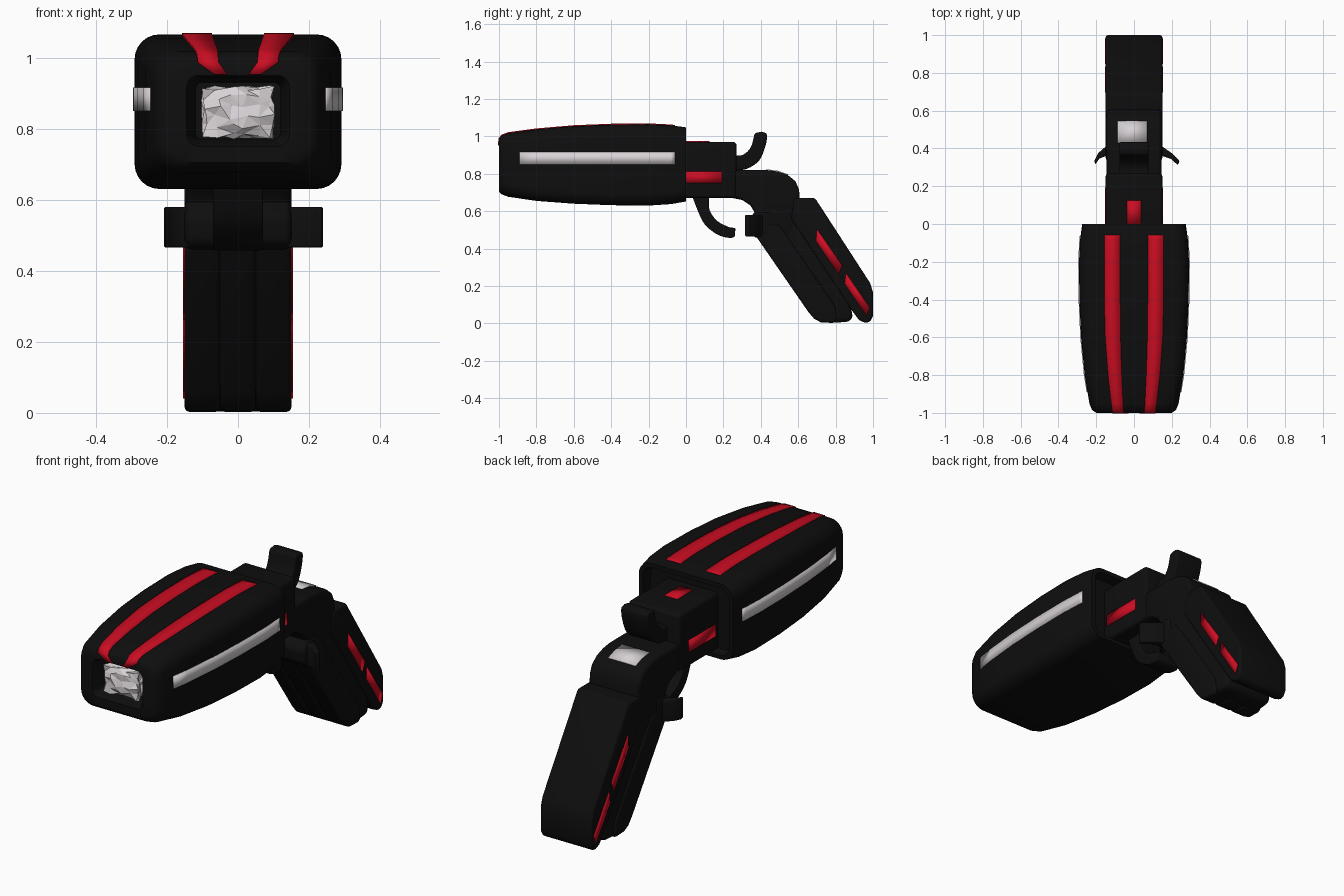
import bpy, bmesh, math, random
from mathutils import Vector

if "Cube" in bpy.data.objects:
    bpy.data.objects.remove(bpy.data.objects["Cube"])

random.seed(4)


def material(name, rgb):
    m = bpy.data.materials.new(name)
    m.diffuse_color = (*rgb, 1)
    m.use_nodes = True
    m.node_tree.nodes["Principled BSDF"].inputs["Base Color"].default_value = m.diffuse_color
    return m


BLACK = material("matte black", (0.0045, 0.0045, 0.0045))
RED = material("red", (0.60, 0.004, 0.016))
SILVER = material("silver", (0.68, 0.64, 0.66))


def finish(name, bm, mat, bevel=0, smooth=True):
    bmesh.ops.recalc_face_normals(bm, faces=bm.faces)
    me = bpy.data.meshes.new(name)
    bm.to_mesh(me)
    bm.free()
    me.materials.append(mat)
    ob = bpy.data.objects.new(name, me)
    bpy.context.collection.objects.link(ob)
    bpy.ops.object.select_all(action='DESELECT')
    ob.select_set(True)
    bpy.context.view_layer.objects.active = ob
    if bevel:
        b = ob.modifiers.new("bevel", 'BEVEL')
        b.width, b.segments = bevel, 4
        b.limit_method, b.angle_limit = 'ANGLE', math.radians(40)
        bpy.ops.object.modifier_apply(modifier=b.name)
    if smooth:
        bpy.ops.object.shade_smooth_by_angle(angle=math.radians(35))
    return ob


def prism(name, pts, lo, hi, bevel, mat=BLACK, axis='X'):
    """Extrude a (y, z) outline along x, or an (x, y) outline along z."""
    bm = bmesh.new()
    place = (lambda p, d: (d, p[0], p[1])) if axis == 'X' else (lambda p, d: (p[0], p[1], d))
    a = [bm.verts.new(place(p, lo)) for p in pts]
    b = [bm.verts.new(place(p, hi)) for p in pts]
    bm.faces.new(a)
    bm.faces.new(b[::-1])
    for i in range(len(pts)):
        j = (i + 1) % len(pts)
        bm.faces.new((a[i], b[i], b[j], a[j]))
    return finish(name, bm, mat, bevel)


def spline(pts, n=6):
    """Smooth curve through the points."""
    v = [Vector(p) for p in pts]
    v = [2 * v[0] - v[1]] + v + [2 * v[-1] - v[-2]]
    out = []
    for i in range(1, len(v) - 2):
        p0, p1, p2, p3 = v[i - 1:i + 3]
        for k in range(n):
            t = k / n
            out.append(0.5 * (2 * p1 + (p2 - p0) * t + (2 * p0 - 5 * p1 + 4 * p2 - p3) * t * t
                              + (3 * p1 - p0 - 3 * p2 + p3) * t ** 3))
    return out + [v[-2]]


def plate(name, rows, mat):
    """Thin painted plate from pairs of edge points."""
    bm = bmesh.new()
    vs = [[bm.verts.new(p) for p in r] for r in rows]
    faces = [bm.faces.new((a[0], a[1], b[1], b[0])) for a, b in zip(vs, vs[1:])]
    bmesh.ops.recalc_face_normals(bm, faces=faces)
    bm.normal_update()
    ob = finish(name, bm, mat)
    s = ob.modifiers.new("thickness", 'SOLIDIFY')
    s.thickness, s.offset = 0.007, 0
    bpy.ops.object.modifier_apply(modifier=s.name)
    return ob


# Barrel housing: rounded rectangles lofted along y (y, half width, bottom, top)
SECT = [(-1.0, 0.20, 0.705, 0.985), (-0.985, 0.222, 0.69, 1.005), (-0.95, 0.236, 0.677, 1.018),
        (-0.8, 0.261, 0.655, 1.038), (-0.6, 0.28, 0.64, 1.055), (-0.4, 0.289, 0.632, 1.063),
        (-0.2, 0.291, 0.63, 1.065), (-0.08, 0.285, 0.638, 1.059), (0.0, 0.274, 0.652, 1.048)]


def section(y):
    for a, b in zip(SECT, SECT[1:]):
        if a[0] <= y <= b[0]:
            t = (y - a[0]) / (b[0] - a[0])
            return [p + (q - p) * t for p, q in zip(a, b)]


def ring(bm, y, hx, z0, z1, r):
    vs = []
    for cx, cz, start in ((hx - r, z1 - r, 0), (r - hx, z1 - r, 90), (r - hx, z0 + r, 180), (hx - r, z0 + r, 270)):
        for k in range(7):
            a = math.radians(start + 15 * k)
            vs.append(bm.verts.new((cx + r * math.cos(a), y, cz + r * math.sin(a))))
    return vs


bm = bmesh.new()
loops = [(-0.90, 0.12, 0.77, 0.93, 0.02), (-0.985, 0.135, 0.757, 0.943, 0.03), (-1.0, 0.145, 0.75, 0.95, 0.035)]
loops += [(*s, 0.07) for s in SECT]
loops += [(0.0, 0.25, 0.672, 1.026, 0.05), (-0.05, 0.24, 0.68, 1.015, 0.05)]
rings = [ring(bm, *l) for l in loops]
for a, b in zip(rings, rings[1:]):
    for i in range(len(a)):
        j = (i + 1) % len(a)
        bm.faces.new((a[i], a[j], b[j], b[i]))
bm.faces.new(rings[0])
bm.faces.new(rings[-1])
finish("barrel_housing", bm, BLACK)

# Jagged silver core in the muzzle
bm = bmesh.new()
bmesh.ops.create_cube(bm, size=2)
bmesh.ops.subdivide_edges(bm, edges=bm.edges[:], cuts=4, use_grid_fill=True)
for v in bm.verts:
    bulge = 1 - 0.18 * (v.co.x ** 2 + v.co.z ** 2)
    v.co = Vector((v.co.x * 0.095, -0.935 + v.co.y * 0.05 * bulge, 0.847 + v.co.z * 0.068))
    v.co += Vector([random.uniform(-0.009, 0.009) for _ in range(3)])
bmesh.ops.triangulate(bm, faces=bm.faces[:])
finish("muzzle_core", bm, SILVER, smooth=False)

# Painted stripes on the housing
top_ys = [s[0] for s in SECT if s[0] < -0.07] + [-0.06]
side_ys = [-0.89] + [y for y in top_ys if y > -0.89]
for side, tag in ((1, "right"), (-1, "left")):
    rows = [((side * 0.03, -1.001, 0.952), (side * 0.065, -1.001, 0.952))]
    for y in top_ys:
        t = min(1, (y + 1) / 0.6)
        e = 1 - (1 - t) ** 2
        z = section(y)[3] + 0.001
        rows.append(((side * (0.055 + 0.018 * e), y, z), (side * (0.113 + 0.044 * e), y, z)))
    plate("top_stripe_" + tag, rows, RED)
    rows = [((side * (section(y)[1] + 0.001), y, 0.85), (side * (section(y)[1] + 0.001), y, 0.916)) for y in side_ys]
    plate("side_stripe_" + tag, rows, SILVER)
    # Receiver side marks and grip side stripes
    x = side * 0.151
    plate("receiver_mark_" + tag, [((x, -0.03, 0.75), (x, -0.03, 0.812)), ((x, 0.192, 0.75), (x, 0.192, 0.812))], RED)
    plate("grip_stripe_upper_" + tag, [((x, 0.695, 0.44), (x, 0.70, 0.505)), ((x, 0.815, 0.262), (x, 0.835, 0.31))], RED)
    plate("grip_stripe_lower_" + tag, [((x, 0.848, 0.212), (x, 0.855, 0.27)), ((x, 0.965, 0.04), (x, 0.982, 0.085))], RED)
plate("receiver_top_mark", [((-0.037, 0.0, 0.971), (0.037, 0.0, 0.971)), ((-0.037, 0.125, 0.971), (0.037, 0.125, 0.971))], RED)
plate("neck_plate", [((-0.088, y, z), (0.07, y, z)) for y, z in ((0.43, 0.821), (0.49, 0.813), (0.545, 0.794))], SILVER)

# Receiver block and curved neck
prism("receiver", [(-0.1, 0.67), (0.27, 0.67), (0.27, 0.97), (-0.1, 0.97)], -0.15, 0.15, 0.018)
neck = [(0.1, 0.82), (0.43, 0.82), (0.49, 0.812), (0.545, 0.793), (0.585, 0.76), (0.605, 0.715), (0.61, 0.6),
        (0.56, 0.47), (0.42, 0.45), (0.385, 0.52), (0.375, 0.58), (0.345, 0.63), (0.30, 0.66), (0.25, 0.67), (0.1, 0.67)]
prism("neck", neck, -0.145, 0.145, 0.02)

# Hammer spur
spur = spline([(0.24, 0.90), (0.30, 0.90), (0.345, 0.94), (0.368, 1.018)])
spur += spline([(0.405, 1.025), (0.432, 1.01), (0.425, 0.95), (0.39, 0.87), (0.32, 0.825), (0.24, 0.82)])
prism("hammer", spur, -0.078, 0.078, 0.014)

# Trigger hook
hook = spline([(0.03, 0.69), (0.06, 0.61), (0.10, 0.53), (0.17, 0.474), (0.235, 0.457), (0.262, 0.465)])
hook += spline([(0.264, 0.51), (0.225, 0.517), (0.165, 0.55), (0.125, 0.61), (0.125, 0.69)])
prism("trigger", hook, -0.07, 0.07, 0.014)

# Hand guard with swept tips
guard = [(-0.15, 0.36), (-0.185, 0.345), (-0.205, 0.315), (-0.21, 0.335), (-0.19, 0.375), (-0.15, 0.41),
         (0.15, 0.41), (0.20, 0.375), (0.242, 0.335), (0.232, 0.312), (0.195, 0.345), (0.15, 0.36)]
prism("hand_guard", guard, 0.465, 0.58, 0.012, axis='Z')
prism("guard_shoulder", [(0.34, 0.48), (0.33, 0.55), (0.37, 0.60), (0.46, 0.60), (0.46, 0.46), (0.37, 0.46)], -0.15, 0.15, 0.02)

# Grip: back slab, middle slab and three front ribs
prism("grip_back", [(0.575, 0.67), (0.69, 0.67), (0.985, 0.215), (1.0, 0.165), (1.0, 0.04), (0.985, 0.01), (0.96, 0.002),
                    (0.925, 0.018), (0.89, 0.065), (0.56, 0.56)], -0.15, 0.15, 0.024)
prism("grip_middle", [(0.47, 0.56), (0.60, 0.56), (0.875, 0.13), (0.89, 0.04), (0.88, 0.01), (0.80, 0.004),
                      (0.76, 0.02), (0.44, 0.49)], -0.143, 0.143, 0.025)
for i in (-1, 0, 1):
    prism("grip_rib_%d" % (i + 2), [(0.375, 0.465), (0.42, 0.53), (0.50, 0.53), (0.80, 0.09), (0.81, 0.02), (0.79, 0.002),
                                    (0.72, 0.006), (0.685, 0.025), (0.655, 0.06)], i * 0.1 - 0.05, i * 0.1 + 0.05, 0.022)
